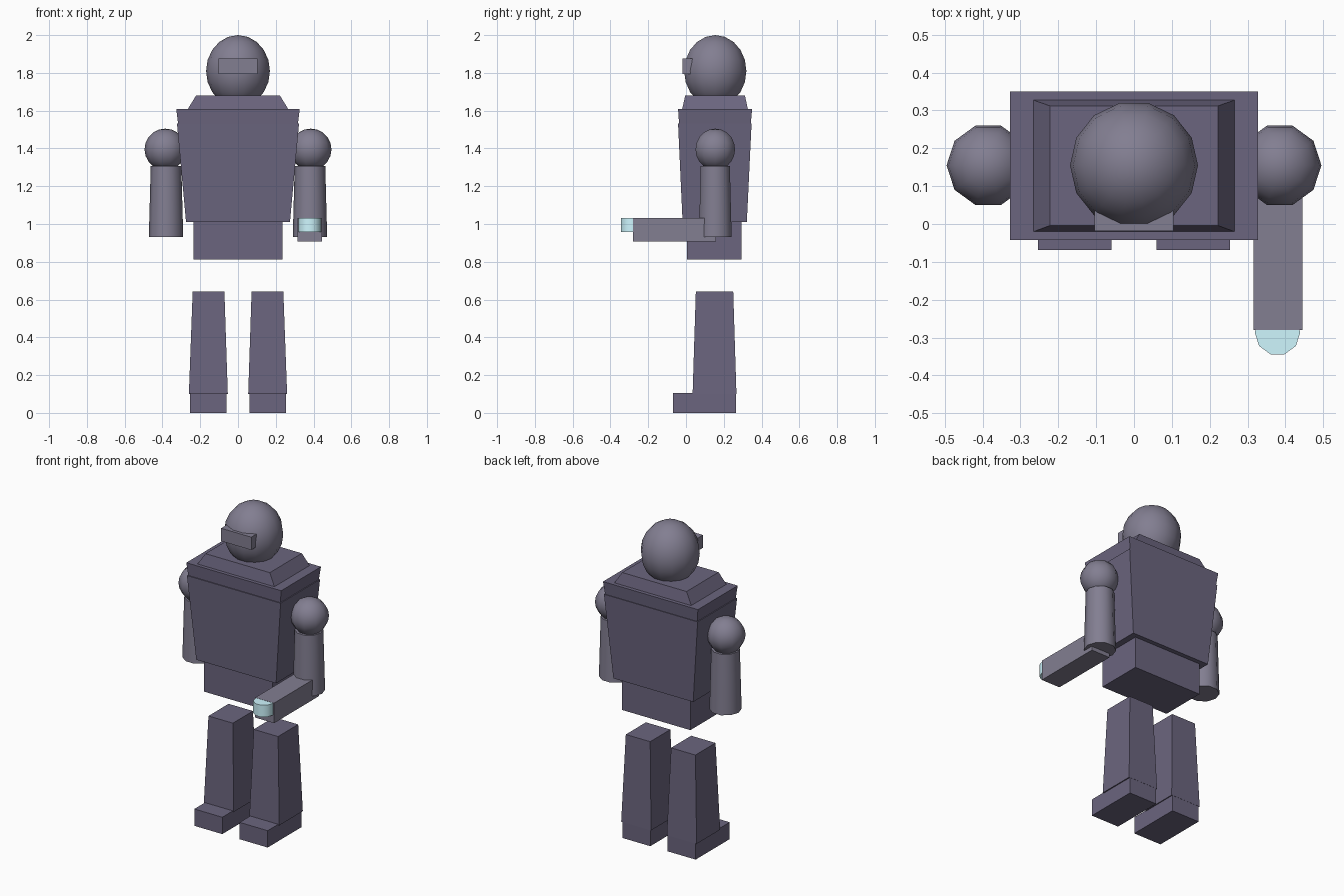
import bpy, bmesh, math
from mathutils import Matrix, Vector

if "Cube" in bpy.data.objects:
    bpy.data.objects.remove(bpy.data.objects["Cube"])


def material(name, rgb):
    m = bpy.data.materials.new(name)
    m.diffuse_color = (*rgb, 1)
    m.use_nodes = True
    m.node_tree.nodes["Principled BSDF"].inputs["Base Color"].default_value = m.diffuse_color
    return m


DARK = material("dark_cloth", (0.147, 0.13, 0.21))
LIGHT = material("pale_metal", (0.225, 0.21, 0.285))
CYAN = material("cyan_lamp", (0.62, 0.93, 1.0))


def finish(name, bm, mat, smooth=False):
    bmesh.ops.recalc_face_normals(bm, faces=bm.faces)
    for f in bm.faces:
        f.smooth = smooth
    me = bpy.data.meshes.new(name)
    bm.to_mesh(me)
    bm.free()
    ob = bpy.data.objects.new(name, me)
    bpy.context.collection.objects.link(ob)
    me.materials.append(mat)
    return ob


def block(name, low, high, z0, z1, mat):
    """Tapered box; low / high are (x0, x1, y0, y1) rectangles at z0 / z1."""
    bm = bmesh.new()
    rings = []
    for (x0, x1, y0, y1), z in ((low, z0), (high, z1)):
        rings.append([bm.verts.new((x, y, z)) for x, y in
                      ((x0, y0), (x1, y0), (x1, y1), (x0, y1))])
    a, b = rings
    bm.faces.new(a[::-1])
    bm.faces.new(b)
    for i in range(4):
        j = (i + 1) % 4
        bm.faces.new((a[i], a[j], b[j], b[i]))
    return finish(name, bm, mat)


def ball(name, centre, radii, segs, rings, mat):
    bm = bmesh.new()
    mtx = (Matrix.Translation(centre) @ Matrix.Diagonal((*radii, 1))
           @ Matrix.Rotation(math.pi / 2, 4, 'Z'))
    bmesh.ops.create_uvsphere(bm, u_segments=segs, v_segments=rings, radius=1, matrix=mtx)
    return finish(name, bm, mat, True)


def tube(name, x, y, z0, z1, r0, r1, mat, segs=10):
    bm = bmesh.new()
    mtx = Matrix.Translation((x, y, (z0 + z1) / 2)) @ Matrix.Rotation(math.pi / 2, 4, 'Z')
    # first vertex on the x axis, so a flat side faces front
    bmesh.ops.create_cone(bm, cap_ends=True, segments=segs, radius1=r0, radius2=r1,
                          depth=z1 - z0, matrix=mtx)
    ob = finish(name, bm, mat)
    for p in ob.data.polygons:
        p.use_smooth = abs(p.normal.z) < 0.7
    ob.data.set_sharp_from_angle(angle=math.radians(50))
    return ob


# head and visor
ball("head", (0, 0.155, 1.81), (0.169, 0.169, 0.19), 14, 10, LIGHT)
block("visor", (-0.104, 0.104, -0.018, 0.024), (-0.104, 0.104, -0.018, 0.034), 1.795, 1.875, LIGHT)

# torso stack
block("collar", (-0.265, 0.265, -0.02, 0.327), (-0.222, 0.222, -0.004, 0.312), 1.61, 1.68, DARK)
block("chest_cap", (-0.316, 0.316, -0.036, 0.342), (-0.327, 0.327, -0.042, 0.35), 1.52, 1.61, DARK)
block("chest", (-0.275, 0.275, -0.018, 0.322), (-0.323, 0.323, -0.042, 0.347), 1.01, 1.531, DARK)
block("pelvis", (-0.236, 0.236, 0.004, 0.294), (-0.236, 0.236, 0.004, 0.294), 0.813, 1.012, DARK)

# arms and legs on both sides
for s, side in ((-1, "left"), (1, "right")):
    ball(side + "_shoulder", (s * 0.385, 0.155, 1.395), (0.11,) * 3, 10, 10, LIGHT)
    tube(side + "_upper_arm", s * 0.381, 0.155, 0.932, 1.307, 0.091, 0.081, LIGHT)
    block(side + "_leg", (s * 0.054, s * 0.26, 0.035, 0.267), (s * 0.072, s * 0.24, 0.052, 0.25),
          0.1, 0.642, DARK)
    foot = (s * 0.06, s * 0.253, -0.069, 0.266)
    block(side + "_foot", foot, foot, 0, 0.105, DARK)

# raised forearm with lamp at the tip
arm = (0.315, 0.445, -0.28, 0.16)
block("forearm", arm, arm, 0.907, 1.032, LIGHT)
tube("lamp", 0.379, -0.287, 0.957, 1.031, 0.06, 0.06, CYAN)
